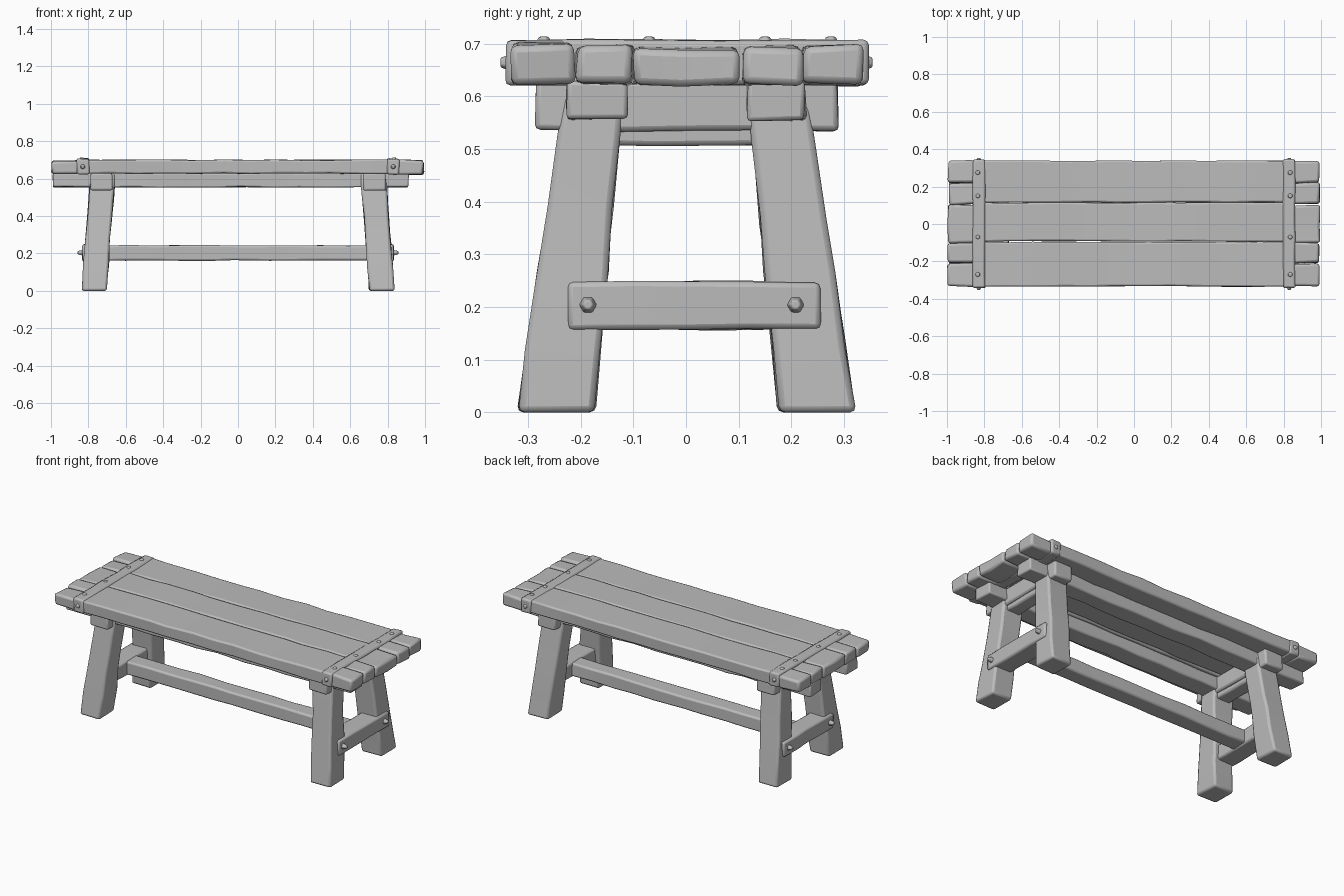
import bpy, bmesh, math, random
from mathutils import Vector, Matrix

random.seed(7)
if "Cube" in bpy.data.objects:
    bpy.data.objects.remove(bpy.data.objects["Cube"], do_unlink=True)

wood = bpy.data.materials.new("grey_wood")
wood.use_nodes = True
colour = (0.5, 0.5, 0.5, 1)
wood.diffuse_color = colour
wood.node_tree.nodes["Principled BSDF"].inputs["Base Color"].default_value = colour


def finish(name, bm, bevel):
    bmesh.ops.recalc_face_normals(bm, faces=bm.faces)
    mesh = bpy.data.meshes.new(name)
    bm.to_mesh(mesh)
    bm.free()
    mesh.materials.append(wood)
    obj = bpy.data.objects.new(name, mesh)
    bpy.context.collection.objects.link(obj)
    bpy.ops.object.select_all(action='DESELECT')
    obj.select_set(True)
    bpy.context.view_layer.objects.active = obj
    bpy.ops.object.shade_smooth_by_angle(angle=math.radians(40))
    if bevel:
        mod = obj.modifiers.new("worn_edges", 'BEVEL')
        mod.width = bevel
        mod.segments = 2
        mod.limit_method = 'ANGLE'
        mod.angle_limit = math.radians(50)
    return obj


def timber(name, x, y, z, rough=0.004, bevel=0.01, step=0.15, shape=None):
    """Hand-hewn board filling the given ranges, cut into uneven lengths."""
    bm = bmesh.new()
    lo = Vector((x[0], y[0], z[0]))
    size = Vector((x[1], y[1], z[1])) - lo
    bmesh.ops.create_cube(bm, size=1)
    for v in bm.verts:
        v.co = Vector([lo[i] + (v.co[i] + 0.5) * size[i] for i in range(3)])
    axis = max(range(3), key=lambda i: size[i])
    normal = Vector([float(i == axis) for i in range(3)])
    cuts = int(size[axis] / step)
    for k in range(1, cuts + 1):
        point = lo + normal * size[axis] * (k + random.uniform(-0.2, 0.2)) / (cuts + 1)
        bmesh.ops.bisect_plane(bm, geom=bm.verts[:] + bm.edges[:] + bm.faces[:],
                               plane_co=point, plane_no=normal)
    for v in bm.verts:
        v.co += Vector([random.uniform(-rough, rough) for _ in range(3)])
        if shape:
            shape(v)
    return finish(name, bm, bevel)


def peg(name, centre, direction, radius=0.018, height=0.03):
    """Faceted peg head with a pointed crown."""
    bm = bmesh.new()
    bmesh.ops.create_cone(bm, cap_ends=True, segments=6, radius1=radius,
                          radius2=radius * 0.55, depth=height)
    turn = Vector((0, 0, 1)).rotation_difference(Vector(direction)).to_matrix().to_4x4()
    bmesh.ops.transform(bm, matrix=Matrix.Translation(centre) @ turn, verts=bm.verts)
    return finish(name, bm, 0.003)


# Seat planks
seams = [-0.335, -0.095, 0.115, 0.34]
for i in range(3):
    timber(f"seat_plank_{i + 1}", (-0.82, 0.82), (seams[i] + 0.002, seams[i + 1] - 0.002),
           (0.627, 0.7), rough=0.003, bevel=0.009)

# Long rails beneath the seat
for name, y in (("front", (-0.225, -0.112)), ("back", (0.117, 0.227))):
    timber(f"{name}_seat_rail", (-0.99, 0.91), y, (0.555, 0.63), bevel=0.008)


def splay(sx, sy):
    """Taper and lean a leg inwards towards the seat."""
    def shape(v):
        t = v.co.z / 0.63
        v.co.x -= sx * 0.048 * t
        middle = sy * 0.248
        v.co.y = middle + (v.co.y - middle) * (1 - 0.24 * t) - sy * 0.078 * t
    return shape


block_seams = [-0.335, -0.208, -0.1, 0.104, 0.22, 0.34]
for side, s in (("left", 1), ("right", -1)):
    def span(a, b):
        return (min(s * a, s * b), max(s * a, s * b))

    # Cross strip and the short boards at the seat end
    timber(f"{side}_seat_strip", span(0.795, 0.862), (-0.342, 0.345), (0.622, 0.707),
           rough=0.003, bevel=0.01)
    for i in range(5):
        timber(f"{side}_end_board_{i + 1}", span(0.85, random.uniform(0.985, 0.998)),
               (block_seams[i] + 0.001, block_seams[i + 1] - 0.001),
               (0.622, random.uniform(0.69, 0.699)), rough=0.005, bevel=0.013)

    # Bearer across the leg tops
    timber(f"{side}_bearer", span(0.67, 0.79), (-0.285, 0.289), (0.535, 0.63), rough=0.003)
    timber(f"{side}_bearer_core", span(0.685, 0.775), (-0.16, 0.165), (0.506, 0.6), rough=0.003)

    # Legs
    for end, e in (("front", -1), ("back", 1)):
        timber(f"{side}_{end}_leg", span(0.703, 0.837), (e * 0.248 - 0.073, e * 0.248 + 0.073),
               (0.004, 0.63), rough=0.004, bevel=0.012, shape=splay(s, e))

    # Lower cross rail and its pegs
    timber(f"{side}_lower_rail", span(0.715, 0.832), (-0.222, 0.255), (0.158, 0.248), rough=0.003)
    for y in (-0.186, 0.208):
        peg(f"{side}_rail_peg", (s * 0.842, y, 0.204), (s, 0, 0))

    # Pegs on the strip
    for y in (-0.27, -0.07, 0.15, 0.275):
        peg(f"{side}_strip_peg", (s * 0.835, y, 0.705), (0, 0, 1), height=0.016)
    for y in (-0.341, 0.343):
        peg(f"{side}_side_peg", (s * 0.83, y, 0.664), (0, 1 if y > 0 else -1, 0), height=0.022)

# Long stretcher between the lower rails
timber("stretcher", (-0.74, 0.74), (-0.035, 0.065), (0.163, 0.243), rough=0.003)

# Grounded feet: flatten anything that dips under the floor
for obj in bpy.context.scene.objects:
    if obj.name.endswith("_leg"):
        for v in obj.data.vertices:
            if v.co.z < 0.02:
                v.co.z = 0
